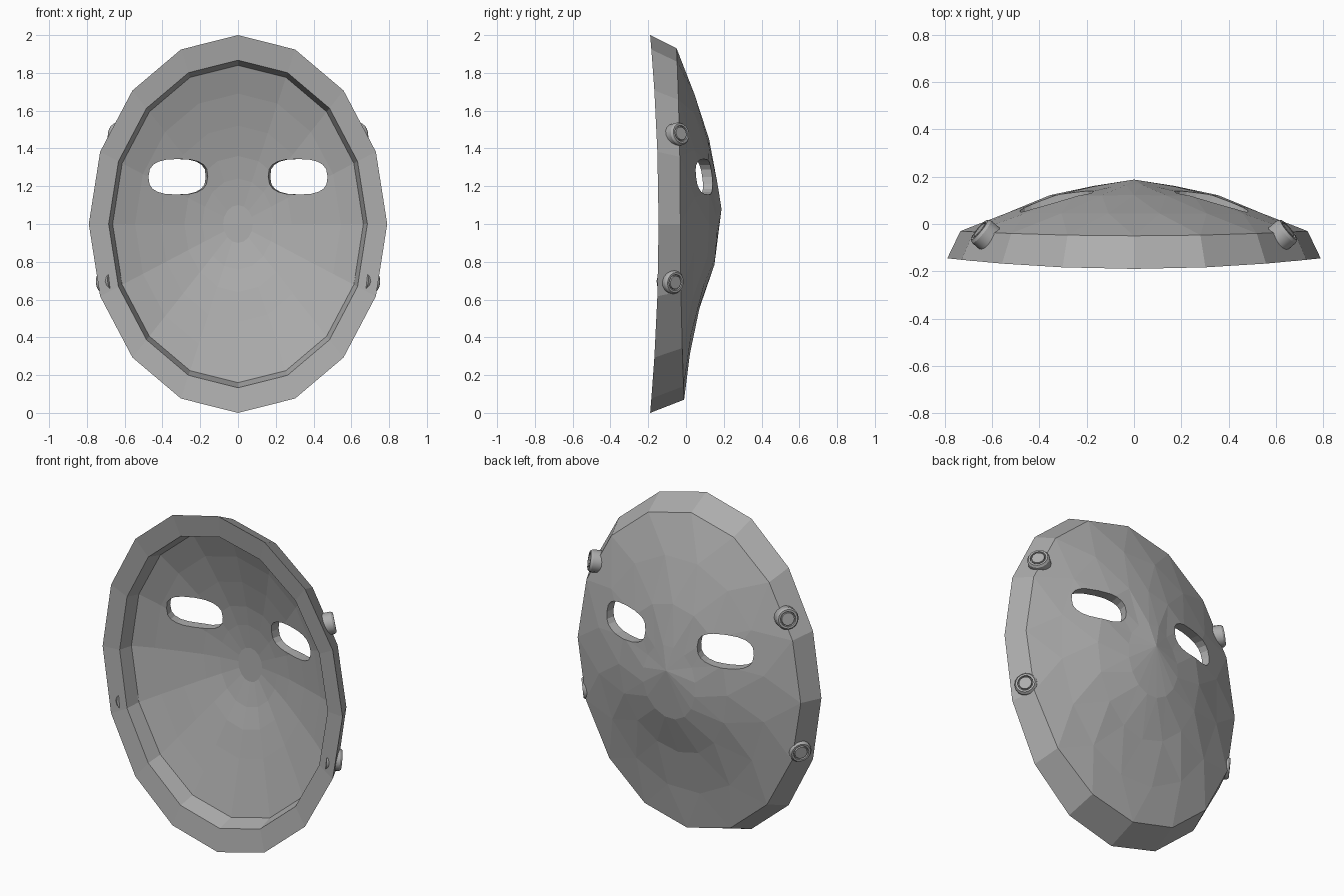
import bpy, bmesh, math
from mathutils import Vector

old = bpy.data.objects.get("Cube")
if old:
    bpy.data.objects.remove(old, do_unlink=True)

SEG = 16
HALF_WIDTH = 0.79

grey = bpy.data.materials.new("plain grey")
grey.use_nodes = True
colour = (0.42, 0.42, 0.42, 1)
grey.diffuse_color = colour
grey.node_tree.nodes["Principled BSDF"].inputs["Base Color"].default_value = colour


def finish(bm, name, material=grey):
    bmesh.ops.recalc_face_normals(bm, faces=bm.faces)
    mesh = bpy.data.meshes.new(name)
    bm.to_mesh(mesh)
    bm.free()
    obj = bpy.data.objects.new(name, mesh)
    bpy.context.collection.objects.link(obj)
    if material:
        mesh.materials.append(material)
    return obj


def oval_ring(bm, t, up, side, down, offset=0.0, sockets=False):
    """Oval loop at fraction t of the outline; depth blends top, side and chin."""
    verts = []
    for k in range(SEG):
        a = math.tau * (k + offset) / SEG
        c = math.cos(a)
        x, z = HALF_WIDTH * t * math.sin(a), 1 + t * c
        y = side * (1 - c * c) + (up if c > 0 else down) * c * c
        if sockets:  # slight hollows beside the nose bridge
            y -= 0.018 * math.exp(-((abs(x) - 0.16) / 0.08) ** 2 - ((z - 1.2) / 0.12) ** 2)
        verts.append(bm.verts.new((x, y, z)))
    return verts


def bridge(bm, a, b, shift=None):
    """Quads between aligned loops, triangles between staggered ones."""
    for k in range(SEG):
        n = (k + 1) % SEG
        if shift is None:
            bm.faces.new((a[k], a[n], b[n], b[k]))
        elif shift > 0:   # b sits half a step ahead of a
            bm.faces.new((a[k], a[n], b[k]))
            bm.faces.new((a[n], b[n], b[k]))
        else:             # a sits half a step ahead of b
            bm.faces.new((a[k], b[n], b[k]))
            bm.faces.new((a[k], a[n], b[n]))


# Mask shell: convex faceted outside, rim, lip and hollow inside
bm = bmesh.new()
outside = [  # t, top, side, chin, stagger
    (1.0, -0.19, -0.145, -0.19, 0),
    (0.93, -0.05, -0.03, -0.01, 0),
    (0.7, 0.045, 0.045, 0.02, 0.5),
    (0.45, 0.122, 0.122, 0.07, 0),
    (0.22, 0.168, 0.162, 0.15, 0.5),
]
inside = [
    (0.867, -0.17, -0.135, -0.17),
    (0.84, -0.065, -0.055, -0.065),
    (0.69, -0.01, -0.005, -0.03),
    (0.52, 0.04, 0.04, 0.01),
    (0.36, 0.08, 0.08, 0.045),
    (0.24, 0.1, 0.1, 0.08),
    (0.1, 0.115, 0.115, 0.11),
]
outer = [oval_ring(bm, *row, sockets=True) for row in outside]
inner = [oval_ring(bm, *row) for row in inside]
for i in range(len(outer) - 1):
    step = outside[i + 1][4] - outside[i][4]
    bridge(bm, outer[i], outer[i + 1], step if step else None)
tip = bm.verts.new((0, 0.188, 1.08))
for k in range(SEG):
    bm.faces.new((outer[-1][k], outer[-1][(k + 1) % SEG], tip))
loops = [outer[0]] + inner
for a, b in zip(loops, loops[1:]):
    bridge(bm, a, b)
bm.faces.new(inner[-1])
mask = finish(bm, "mask_shell")


# Eye openings: rounded oblong prisms cut through the shell
def eye_cutter(side):
    bm = bmesh.new()
    count, power = 20, 2 / 2.7
    loops = []
    for depth in (-0.3, 0.3):
        loop = []
        for k in range(count):
            a = math.tau * k / count
            c, s = math.cos(a), math.sin(a)
            x = 0.165 * math.copysign(abs(c) ** power, c)
            z = 0.094 * math.copysign(abs(s) ** power, s)
            loop.append(bm.verts.new((side * (0.322 + x + 0.2 * (depth - 0.07)),
                                      depth, 1.25 + z)))
        loops.append(loop)
        bm.faces.new(loop)
    for k in range(count):
        n = (k + 1) % count
        bm.faces.new((loops[0][k], loops[0][n], loops[1][n], loops[1][k]))
    cutter = finish(bm, "eye_cutter", None)
    cutter.hide_render = True
    return cutter


bpy.context.view_layer.objects.active = mask
for side in (-1, 1):
    cutter = eye_cutter(side)
    mod = mask.modifiers.new("eye_opening", 'BOOLEAN')
    mod.operation = 'DIFFERENCE'
    mod.solver = 'EXACT'
    mod.object = cutter
    bpy.ops.object.modifier_apply(modifier=mod.name)
    bpy.data.objects.remove(cutter, do_unlink=True)


# Strap studs: short turned buttons with a recessed ring and raised centre
def stud(name, centre, normal):
    bm = bmesh.new()
    profile = [(0.062, -0.085), (0.062, -0.012), (0.054, 0),
               (0.043, 0), (0.041, -0.01), (0.037, -0.01), (0.035, 0)]
    count, loops = 16, []
    turn = Vector(normal).to_track_quat('Z', 'Y')
    for r, h in profile:
        loops.append([bm.verts.new(Vector(centre) + turn @ Vector(
            (r * math.cos(math.tau * k / count), r * math.sin(math.tau * k / count), h)))
            for k in range(count)])
    for a, b in zip(loops, loops[1:]):
        for k in range(count):
            n = (k + 1) % count
            bm.faces.new((a[k], a[n], b[n], b[k]))
    bm.faces.new(loops[0])
    bm.faces.new(loops[-1])
    obj = finish(bm, name)
    bpy.ops.object.select_all(action='DESELECT')
    obj.select_set(True)
    bpy.context.view_layer.objects.active = obj
    bpy.ops.object.shade_smooth_by_angle(angle=math.radians(30))


for side, word in ((1, "left"), (-1, "right")):
    stud("upper_stud_" + word, (side * 0.655, -0.025, 1.48), (side * 0.75, 0.62, 0.18))
    stud("lower_stud_" + word, (side * 0.72, -0.055, 0.69), (side * 0.78, 0.6, -0.1))
